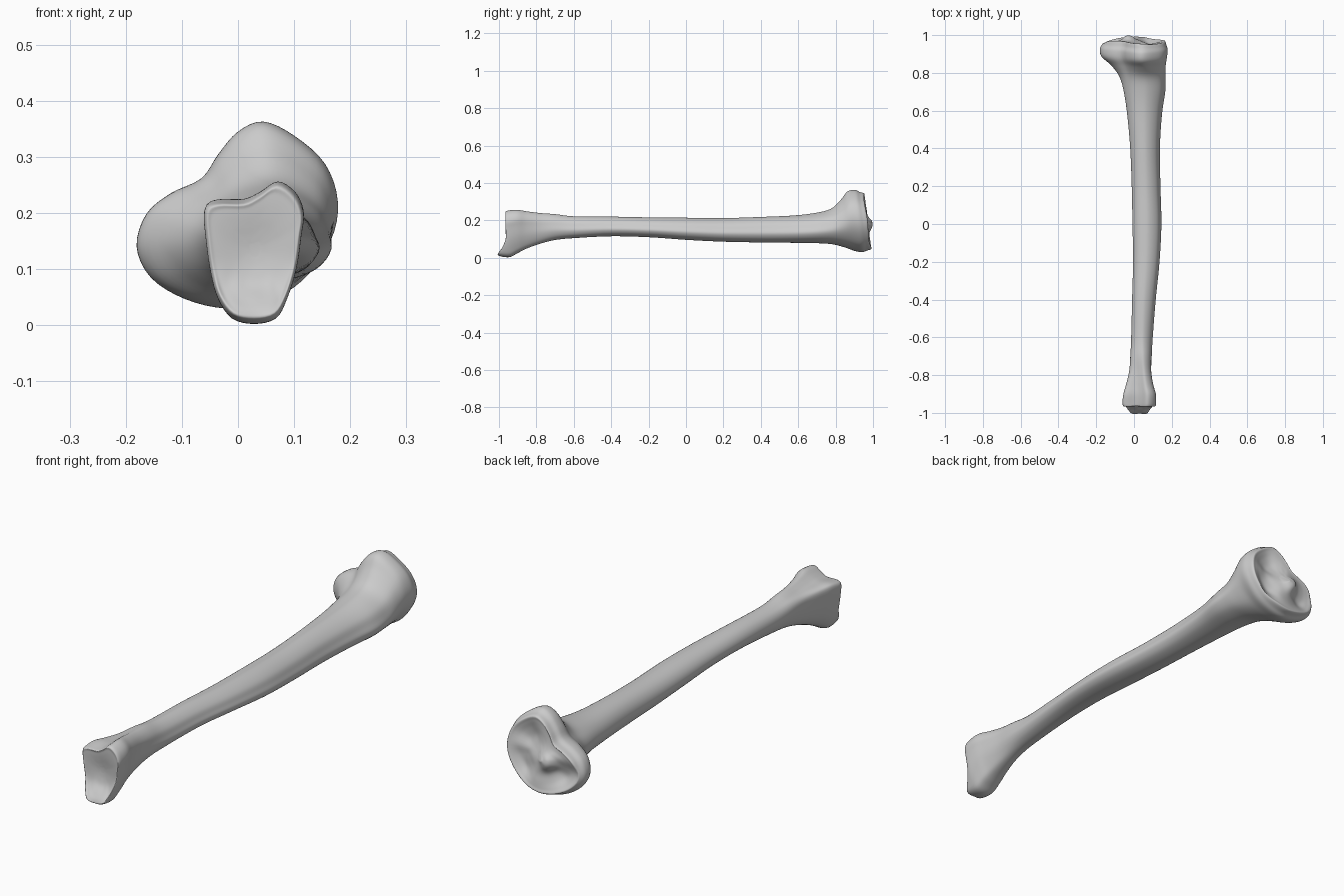
import bpy
import bmesh
from math import exp
from mathutils import Vector

cube = bpy.data.objects.get("Cube")
if cube:
    bpy.data.objects.remove(cube, do_unlink=True)

# Cross-section outlines (x, z), matching point for point
HEAD = [(.178, .22), (.155, .288), (.10, .338), (.045, .363), (0, .345), (-.035, .305),
        (-.065, .262), (-.12, .235), (-.163, .198), (-.18, .14), (-.155, .085), (-.095, .047),
        (-.02, .03), (.05, .042), (.115, .08), (.165, .15)]
SHAFT = [(.9, .1), (.75, .5), (.45, .82), (.1, 1), (-.2, 1), (-.5, .9),
         (-.75, .7), (-.93, .4), (-1, .05), (-.92, -.3), (-.72, -.65), (-.4, -.9),
         (0, -1), (.4, -.93), (.8, -.7), (1, -.3)]
ANKLE = [(.116, .16), (.12, .2), (.105, .235), (.073, .255), (.04, .235), (.01, .221),
         (-.04, .22), (-.06, .205), (-.057, .15), (-.048, .09), (-.035, .045), (-.01, .01),
         (.03, 0), (.07, .01), (.09, .045), (.107, .1)]

# Stations along the bone: y, x range, z range, blend (-1 ankle, 0 shaft, 1 head)
STATIONS = [
    (-.945, -.06, .117, .003, .253, -1), (-.9, -.055, .115, .025, .256, -1),
    (-.85, -.042, .104, .05, .248, -.85), (-.78, -.026, .095, .075, .239, -.6),
    (-.7, -.02, .096, .095, .233, -.3), (-.6, -.015, .1, .105, .221, -.1),
    (-.4, -.01, .115, .115, .219, 0), (-.2, -.005, .135, .11, .215, 0),
    (0, -.008, .145, .096, .213, 0), (.2, -.012, .14, .086, .211, 0),
    (.4, -.02, .137, .082, .217, 0), (.58, -.036, .148, .08, .225, 0),
    (.7, -.055, .166, .078, .24, .1), (.78, -.08, .168, .072, .262, .35),
    (.84, -.125, .17, .055, .31, .75), (.885, -.173, .174, .037, .354, 1),
    (.925, -.18, .178, .03, .363, 1), (.95, -.167, .172, .038, .352, 1)]


def unit(outline):
    """Fit an outline into the square from -1 to 1."""
    lo = [min(p[i] for p in outline) for i in (0, 1)]
    hi = [max(p[i] for p in outline) for i in (0, 1)]
    return [Vector([2 * (p[i] - lo[i]) / (hi[i] - lo[i]) - 1 for i in (0, 1)]) for p in outline]


head, shaft, ankle = unit(HEAD), unit(SHAFT), unit(ANKLE)


def section(y, x0, x1, z0, z1, blend):
    end = head if blend > 0 else ankle
    ring = []
    for a, b in zip(shaft, end):
        p = a.lerp(b, abs(blend))
        x = (x0 + x1 + p.x * (x1 - x0)) / 2
        z = (z0 + z1 + p.y * (z1 - z0)) / 2
        ring.append(Vector((x, y - max(blend, 0) * .12 * (z - .17), z)))
    return ring


def bump(x, z, cx, cz, size):
    return exp(-((x - cx) ** 2 + (z - cz) ** 2) / size ** 2)


def head_face(x, z):
    """Knee end: two shallow dishes with a raised spine between them."""
    y = .975 - .12 * (z - .17) - .03 * bump(x, z, .07, .25, .06)
    y -= .03 * bump(x, z, -.09, .13, .05) + .035 * bump(x, z, .09, .14, .04)
    return y + .032 * bump(x, z, -.03, .18, .035) - .02 * bump(x, z, -.16, .14, .05)


def ankle_face(x, z):
    """Ankle end: hollow joint face with a lip above and a projecting knob below."""
    return -.965 + .012 * bump(x, z, .03, .13, .06) - .037 * exp(-((z - .022) / .035) ** 2)


def cap(ring, face, scales):
    mid = sum(ring, Vector()) / len(ring)
    rings = []
    for s in scales:
        pts = [mid.lerp(p, s) for p in ring]
        rings.append([Vector((p.x, face(p.x, p.z), p.z)) for p in pts])
    return rings


def spline(a, b, c, d, t):
    return (b * 2 + (c - a) * t + (a * 2 - b * 5 + c * 4 - d) * t ** 2
            + (b * 3 - a - c * 3 + d) * t ** 3) / 2


def smooth_ring(ring, steps):
    n = len(ring)
    return [spline(*[ring[(i + k) % n] for k in (-1, 0, 1, 2)], j / steps)
            for i in range(n) for j in range(steps)]


def smooth_rows(rows, steps):
    last = len(rows) - 1
    out = []
    for i in range(last):
        near = [rows[min(max(i + k, 0), last)] for k in (-1, 0, 1, 2)]
        for j in range(steps):
            out.append([spline(*pts, j / steps) for pts in zip(*near)])
    return out + [rows[-1]]


# Loft the rings into one closed skin
SCALES = (.95, .85, .68, .48, .28, .1)
body = [section(*s) for s in STATIONS]
rows = cap(body[0], ankle_face, SCALES)[::-1] + body + cap(body[-1], head_face, SCALES)
rows = smooth_rows([smooth_ring(r, 4) for r in rows], 5)

bm = bmesh.new()
skin = [[bm.verts.new(p) for p in row] for row in rows]
for r, s in zip(skin, skin[1:]):
    for i in range(len(r)):
        bm.faces.new((r[i - 1], r[i], s[i], s[i - 1]))
bm.faces.new(skin[0])
bm.faces.new(skin[-1])
bmesh.ops.recalc_face_normals(bm, faces=bm.faces)
for f in bm.faces:
    f.smooth = True
mesh = bpy.data.meshes.new("shin_bone")
bm.to_mesh(mesh)
bm.free()
bone = bpy.data.objects.new("shin_bone", mesh)
bpy.context.collection.objects.link(bone)

# Plain bone grey
grey = bpy.data.materials.new("bone_grey")
grey.use_nodes = True
colour = (.6, .6, .6, 1)
grey.diffuse_color = colour
grey.node_tree.nodes["Principled BSDF"].inputs["Base Color"].default_value = colour
mesh.materials.append(grey)
